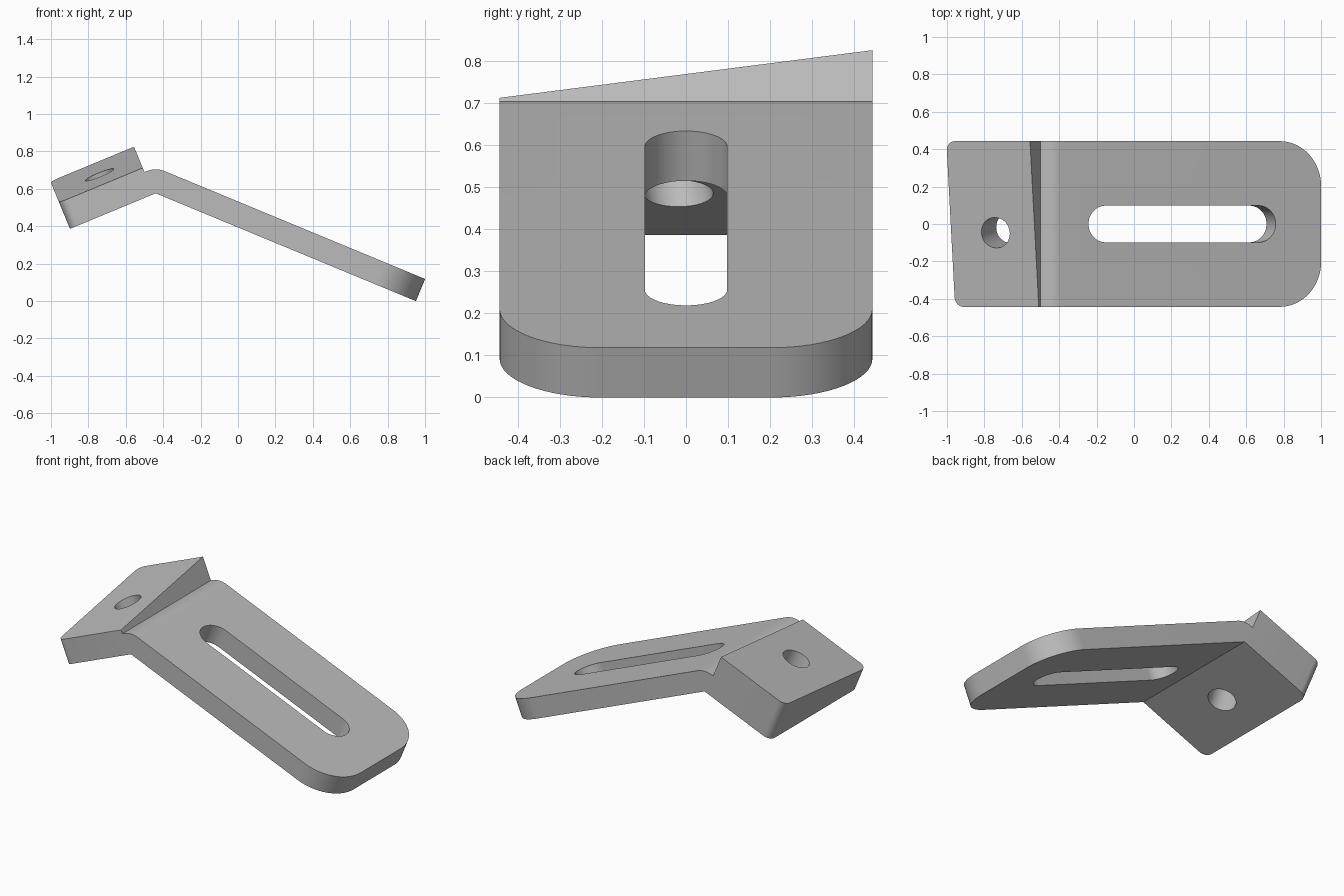
import bpy, bmesh, math
from mathutils import Vector, Matrix

cube = bpy.data.objects.get("Cube")
if cube:
    bpy.data.objects.remove(cube, do_unlink=True)

TILT = math.radians(22.5)
C, S = math.cos(TILT), math.sin(TILT)
HALF = 0.443                      # half width
THICK = 0.128                     # arm thickness
BEND = Vector((-0.44, 0, 0.576))  # inner corner of the bend
ARM_LEN, LEG_LEN, STEP = 1.506, 0.496, 0.012
LOW, HIGH = 0.152, 0.2745         # wedge height at front and back
X, Y, Z = Vector((1, 0, 0)), Vector((0, 1, 0)), Vector((0, 0, 1))

arm_dir, arm_up = X * C - Z * S, X * S + Z * C
leg_dir, leg_up = -X * C - Z * S, -X * S + Z * C

mat = bpy.data.materials.new("grey metal")
mat.use_nodes = True
colour = (0.5, 0.5, 0.5, 1)
mat.diffuse_color = colour
mat.node_tree.nodes["Principled BSDF"].inputs["Base Color"].default_value = colour


def make_object(name, bm):
    bmesh.ops.recalc_face_normals(bm, faces=bm.faces)
    mesh = bpy.data.meshes.new(name)
    bm.to_mesh(mesh)
    bm.free()
    mesh.materials.append(mat)
    obj = bpy.data.objects.new(name, mesh)
    bpy.context.collection.objects.link(obj)
    return obj


def prism(bm, ring_a, ring_b):
    a = [bm.verts.new(p) for p in ring_a]
    b = [bm.verts.new(p) for p in ring_b]
    bm.faces.new(a)
    bm.faces.new(b[::-1])
    for i in range(len(a)):
        j = (i + 1) % len(a)
        bm.faces.new((a[i], b[i], b[j], a[j]))


def side_profile(y, height):
    """Outline of the bent strip at one side, with a raised wedge on the short leg."""
    arm_end = BEND + arm_dir * ARM_LEN
    leg_end, step = BEND + leg_dir * LEG_LEN, BEND + leg_dir * STEP
    pts = [BEND, arm_end, arm_end + arm_up * THICK]
    for i in range(13):
        a = TILT * (1 - i / 6)
        pts.append(BEND + (X * math.sin(a) + Z * math.cos(a)) * THICK)
    pts += [step + leg_up * THICK, step + leg_up * height,
            leg_end + leg_up * height, leg_end]
    return [p + Y * y for p in pts]


def round_corners(bm, test, radius, segments):
    edges = [e for e in bm.edges
             if all(test(v.co.x) for v in e.verts)
             and abs(e.verts[0].co.y - e.verts[1].co.y) < 0.01]
    bmesh.ops.bevel(bm, geom=edges, offset=radius, segments=segments,
                    profile=0.5, affect='EDGES')


# Bent bracket body
bm = bmesh.new()
prism(bm, side_profile(-HALF, LOW), side_profile(HALF, HIGH))
round_corners(bm, lambda x: x > 0.9, 0.24, 16)
round_corners(bm, lambda x: x < -0.85, 0.05, 8)
bracket = make_object("clamp_bracket", bm)


def cut(name, centre_a, centre_b, radius, side, axis):
    """Cut a round-ended slot; equal centres give a round hole."""
    along = axis.cross(side)
    n = 32
    ring = []
    for centre, start in ((centre_b, -math.pi / 2), (centre_a, math.pi / 2)):
        for i in range(n + (centre_a != centre_b)):
            a = start + math.pi * i / n
            ring.append(centre - along * -math.cos(a) * radius
                        + side * math.sin(a) * radius)
    bm = bmesh.new()
    prism(bm, [p - axis * 0.3 for p in ring], [p + axis * 0.5 for p in ring])
    cutter = make_object(name, bm)
    cutter.hide_render = True
    mod = bracket.modifiers.new(name, 'BOOLEAN')
    mod.operation, mod.solver, mod.object = 'DIFFERENCE', 'EXACT', cutter
    bpy.context.view_layer.objects.active = bracket
    bpy.ops.object.modifier_apply(modifier=name)
    bpy.data.objects.remove(cutter, do_unlink=True)


# Long slot through the arm
cut("slot_cutter", BEND + arm_dir * 0.258, BEND + arm_dir * 1.145, 0.098,
    Y, arm_up) if Y.cross(arm_up).dot(arm_dir) > 0 and arm_up.cross(Y).dot(arm_dir) > 0 else \
    cut("slot_cutter", BEND + arm_dir * 1.145, BEND + arm_dir * 0.258, 0.098, Y, arm_up)

# Round hole square to the sloped wedge top
slope = (HIGH - LOW) / (2 * HALF)
hole_axis = (leg_up - Y * slope).normalized()
hole_side = (Y + leg_up * slope).normalized()
hole = BEND + leg_dir * 0.239 - Y * 0.018
cut("hole_cutter", hole, hole, 0.082, hole_side, hole_axis)

# Smooth curved walls, keep crisp edges
bpy.ops.object.select_all(action='DESELECT')
bracket.select_set(True)
bpy.context.view_layer.objects.active = bracket
bpy.ops.object.shade_smooth_by_angle(angle=math.radians(20))
